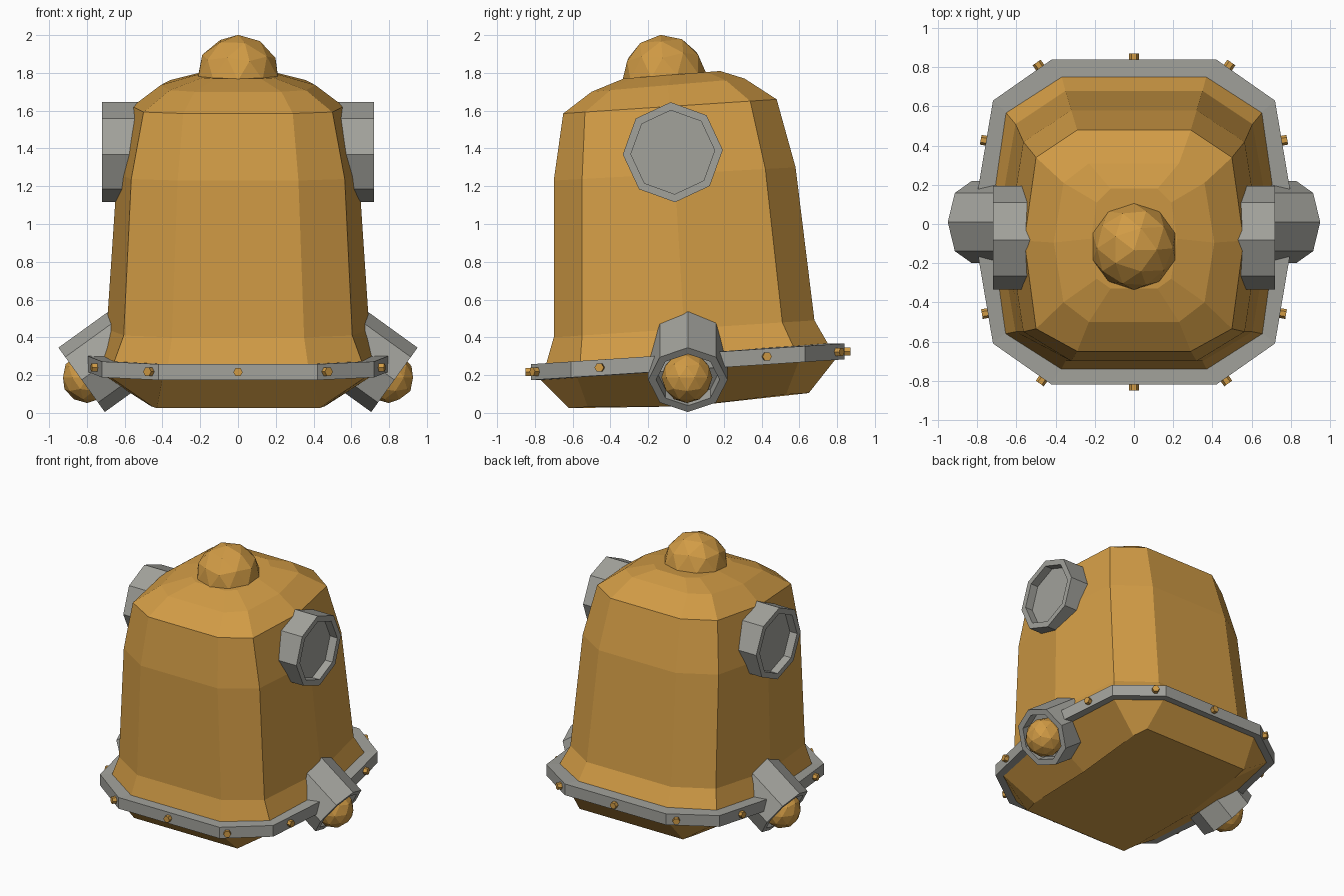
import bpy, bmesh
from math import sin, cos, pi, radians
from mathutils import Vector, Matrix

if "Cube" in bpy.data.objects:
    bpy.data.objects.remove(bpy.data.objects["Cube"])

gold = bpy.data.materials.new("gold")
gold.diffuse_color = (0.64, 0.33, 0.06, 1)
gold.use_nodes = True
gold.node_tree.nodes["Principled BSDF"].inputs["Base Color"].default_value = gold.diffuse_color
grey = bpy.data.materials.new("grey")
grey.diffuse_color = (0.36, 0.36, 0.33, 1)
grey.use_nodes = True
grey.node_tree.nodes["Principled BSDF"].inputs["Base Color"].default_value = grey.diffuse_color


def finish(name, bm, mat):
    bmesh.ops.recalc_face_normals(bm, faces=bm.faces)
    me = bpy.data.meshes.new(name)
    bm.to_mesh(me)
    bm.free()
    me.materials.append(mat)
    ob = bpy.data.objects.new(name, me)
    bpy.context.collection.objects.link(ob)
    return ob


def loft(name, rings, mat, closed=False, side=1):
    """Skin a list of point rings; closed joins last to first, otherwise ends are capped."""
    bm = bmesh.new()
    vs = [[bm.verts.new((p[0] * side, p[1], p[2])) for p in r] for r in rings]
    n = len(vs[0])
    pairs = list(zip(vs, vs[1:])) + ([(vs[-1], vs[0])] if closed else [])
    for lo, hi in pairs:
        for i in range(n):
            j = (i + 1) % n
            bm.faces.new((lo[i], lo[j], hi[j], hi[i]))
    if not closed:
        bm.faces.new(vs[0])
        bm.faces.new(vs[-1])
    return finish(name, bm, mat)


def ring(zf, zb, a, yf, b, bf, c, bb, yb, drop=0):
    """Ten-sided tilted section: front half-width a, corner b, side middle c."""
    half = [(a, yf), (b, bf), (c, (yf + yb) / 2), (b, bb), (a, yb)]
    pts = half + [(-x, y) for x, y in reversed(half)]
    return [(x, y, zf + (zb - zf) * (y - yf) / (yb - yf) - (drop if abs(x) == c else 0))
            for x, y in pts]


def tube(name, end, axis, profile, sides, mat, roll=0, side=1):
    """Loft of (radius, offset along axis) rings around an axis."""
    n = Vector(axis).normalized()
    v = Vector((0, 1, 0)) if abs(n.y) < 0.1 else Vector((0, 0, 1))
    v = (v - n * v.dot(n)).normalized()
    u = n.cross(v)
    rings = []
    for r, h in profile:
        rings.append([Vector(end) + n * h + r * (cos(t) * u + sin(t) * v)
                      for t in (roll + 2 * pi * i / sides for i in range(sides))])
    return loft(name, rings, mat, side=side)


def ball(name, loc, r, tilt=0):
    bm = bmesh.new()
    bmesh.ops.create_icosphere(bm, subdivisions=2, radius=r, matrix=Matrix.Translation(loc)
                               @ Matrix.Rotation(tilt, 4, 'X'))
    return finish(name, bm, gold)


# Bell-shaped body
loft("body", [
    ring(.025, .105, .43, -.62, .45, -.52, .46, .53, .65, .03),
    ring(.185, .295, .40, -.78, .69, -.58, .78, .60, .80),
    ring(.26, .36, .37, -.74, .655, -.56, .735, .57, .755),
    ring(.40, .49, .35, -.70, .605, -.55, .695, .51, .68),
    ring(1.23, 1.30, .32, -.70, .565, -.55, .64, .42, .58),
    ring(1.585, 1.66, .29, -.65, .50, -.535, .56, .34, .48),
    ring(1.70, 1.77, .23, -.50, .36, -.40, .41, .21, .31),
    ring(1.77, 1.81, .12, -.33, .19, -.28, .22, .11, .18),
], gold)

# Knob on top
ball("top_knob", (0, -.115, 1.78), .222, radians(5))


# Tilted band around the base
def band_z(y):
    return .27 + .066 * y


def band_ring(s, dz):
    half = [(.42, -.82), (.72, -.61), (.825, .01), (.72, .63), (.42, .84)]
    pts = half + [(-x, y) for x, y in reversed(half)]
    return [(x * s, y * s, band_z(y) + dz) for x, y in pts]


loft("base_band", [band_ring(1, -.042), band_ring(1, .042),
                   band_ring(.88, .042), band_ring(.88, -.042)], grey, closed=True)

# Bolts on the band
bolt = [(.025, -.02), (.025, .03)]
for label, y, d in (("front", -.82, -1), ("back", .84, 1)):
    tube(f"{label}_bolt", (0, y, band_z(y)), (0, d, 0), bolt, 6, gold)

for label, s in (("right", 1), ("left", -1)):
    for part, x, y, nx, ny in (("front_corner", .464, -.79, .57, -.82),
                               ("back_corner", .48, .80, .57, .82),
                               ("front_side", .747, -.455, .985, -.17),
                               ("back_side", .753, .425, .985, .17)):
        tube(f"{label}_{part}_bolt", (x, y, band_z(y)), (nx, ny, 0), bolt, 6, gold, side=s)

    # Recessed round port high on the side
    tube(f"{label}_port", (.72, -.07, 1.38), (1, 0, 0),
         [(.265, -.25), (.265, 0), (.222, 0), (.222, -.06)], 8, grey, roll=-.045, side=s)

    # Slanted nozzle with a ball in its mouth
    tube(f"{label}_nozzle", (.828, .01, .175), (.811, 0, -.585),
         [(.21, -.42), (.21, 0), (.168, 0), (.168, -.08)], 8, grey, side=s)
    ball(f"{label}_nozzle_ball", (.798 * s, .005, .187), .135)
